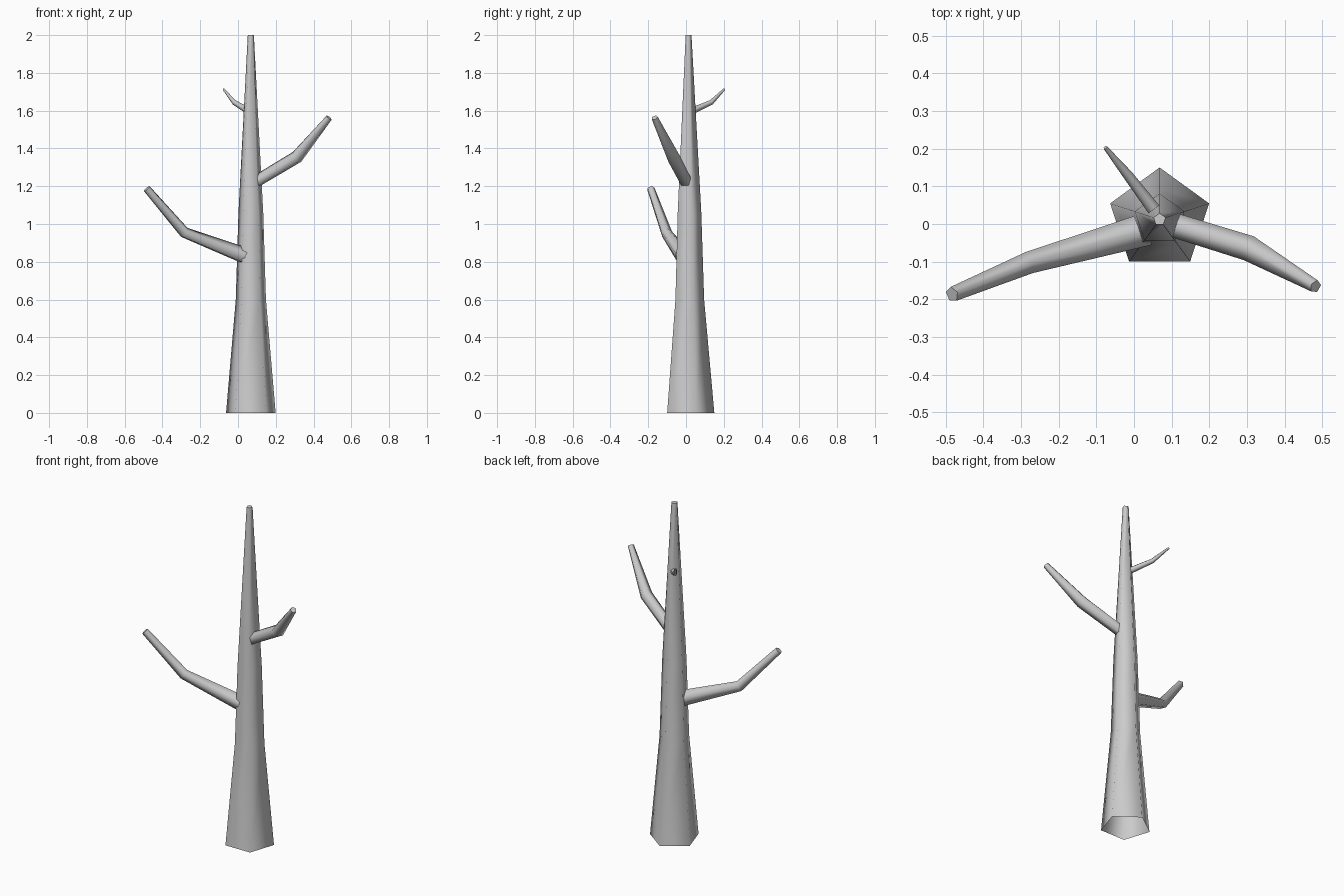
import bpy, bmesh, math
from mathutils import Vector

if "Cube" in bpy.data.objects:
    bpy.data.objects.remove(bpy.data.objects["Cube"])

SIDES = 5


def tapered_limb(name, rings, reference):
    """Five-sided smooth tube through (x, y, z, radius) rings, open root, flat tip cap."""
    pts = [Vector(r[:3]) for r in rings]
    bm = bmesh.new()
    loops = []
    for i, p in enumerate(pts):
        # mitred direction at each bend
        before = (p - pts[i - 1]).normalized() if i else Vector()
        after = (pts[i + 1] - p).normalized() if i < len(pts) - 1 else Vector()
        d = (before + after).normalized()
        side = d.cross(reference).normalized()
        up = side.cross(d)
        rad = rings[i][3]
        angles = [math.tau * k / SIDES for k in range(SIDES)]
        loops.append([bm.verts.new(p + rad * (math.cos(a) * up + math.sin(a) * side))
                      for a in angles])
    for a, b in zip(loops, loops[1:]):
        for k in range(SIDES):
            n = (k + 1) % SIDES
            bm.faces.new((a[k], a[n], b[n], b[k])).smooth = True
    cap = bm.faces.new(loops[-1])
    for e in cap.edges:
        e.smooth = False
    bmesh.ops.recalc_face_normals(bm, faces=bm.faces)
    # open shells: make sure the tip cap looks outwards
    cap.normal_update()
    if cap.normal.dot(pts[-1] - pts[-2]) < 0:
        bmesh.ops.reverse_faces(bm, faces=bm.faces)
    mesh = bpy.data.meshes.new(name)
    bm.to_mesh(mesh)
    bm.free()
    obj = bpy.data.objects.new(name, mesh)
    bpy.context.collection.objects.link(obj)
    return obj


UP = Vector((0, 0, 1))

# Trunk: a pentagon with one corner to the back
tapered_limb("trunk", [
    (0.068, 0.012, 0.00, 0.138),
    (0.068, 0.012, 0.60, 0.084),
    (0.068, 0.012, 1.06, 0.069),
    (0.068, 0.012, 2.00, 0.017)], Vector((0, 1, 0)))

# Branches, each rooted just inside the trunk
tapered_limb("left_branch", [
    (0.03, -0.015, 0.832, 0.046),
    (-0.283, -0.104, 0.953, 0.031),
    (-0.483, -0.187, 1.187, 0.021)], UP)
tapered_limb("right_branch", [
    (0.09, 0.002, 1.22, 0.034),
    (0.311, -0.067, 1.353, 0.036),
    (0.482, -0.166, 1.563, 0.018)], UP)
tapered_limb("small_upper_branch", [
    (0.058, 0.032, 1.598, 0.019),
    (-0.018, 0.132, 1.643, 0.014),
    (-0.076, 0.203, 1.714, 0.006)], UP)
